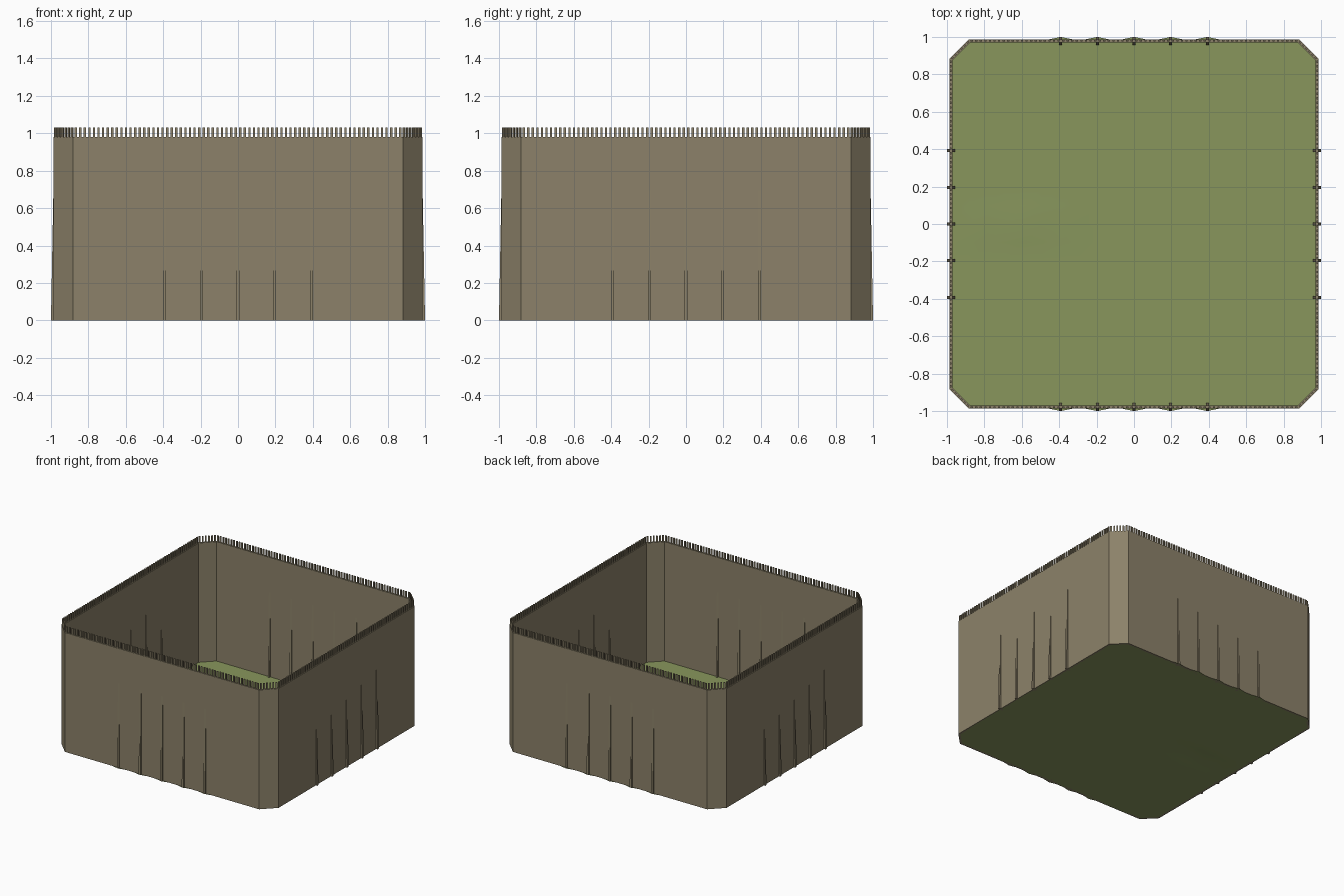
import bpy, bmesh, math
from mathutils import Vector, Matrix

if "Cube" in bpy.data.objects:
    bpy.data.objects.remove(bpy.data.objects["Cube"])


def material(name, rgb):
    m = bpy.data.materials.new(name)
    m.diffuse_color = (*rgb, 1)
    m.use_nodes = True
    m.node_tree.nodes["Principled BSDF"].inputs["Base Color"].default_value = m.diffuse_color
    return m


STONE = material("weathered tan", (0.262, 0.222, 0.142))
GRASS = material("grass green", (0.246, 0.305, 0.108))


def finish(name, bm, mat):
    bmesh.ops.recalc_face_normals(bm, faces=bm.faces[:])
    me = bpy.data.meshes.new(name)
    bm.to_mesh(me)
    bm.free()
    me.materials.append(mat)
    ob = bpy.data.objects.new(name, me)
    bpy.context.collection.objects.link(ob)
    return ob


def octagon(half, flat):
    pts = []
    for k in range(4):
        r = Matrix.Rotation(k * math.pi / 2, 2)
        pts += [r @ Vector((half, -flat)), r @ Vector((half, flat))]
    return pts


OUT, INN, FLAT, TOP, TIP = 0.987, 0.971, 0.883, 0.98, 1.03
SPOTS = [i * 0.196 for i in range(-2, 3)]

# enclosing wall: chamfered square ring
bm = bmesh.new()
rings = []
for pts, z in ((octagon(OUT, FLAT), 0), (octagon(OUT, FLAT), TOP),
               (octagon(INN, FLAT - 0.007), TOP), (octagon(INN, FLAT - 0.007), 0)):
    rings.append([bm.verts.new((p.x, p.y, z)) for p in pts])
for a, b in zip(rings, rings[1:] + rings[:1]):
    for i in range(8):
        j = (i + 1) % 8
        bm.faces.new((a[i], a[j], b[j], b[i]))
finish("wall", bm, STONE)

# row of small upright teeth along the wall top
bm = bmesh.new()
mid = octagon((OUT + INN) / 2, FLAT - 0.003)
for i in range(8):
    a, b = mid[i], mid[(i + 1) % 8]
    n = round((b - a).length / 0.0245)
    ang = math.atan2(b.y - a.y, b.x - a.x)
    for k in range(n):
        p = a.lerp(b, (k + 0.5) / n)
        bmesh.ops.create_cube(bm, size=1, matrix=Matrix.Translation((p.x, p.y, (TOP + TIP) / 2))
                              @ Matrix.Rotation(ang, 4, 'Z')
                              @ Matrix.Diagonal((0.012, 0.009, TIP - TOP, 1)))
finish("wall_teeth", bm, STONE)

# thin tapering ribs that stick out of both wall faces
bm = bmesh.new()
for k in range(4):
    rot = Matrix.Rotation(k * math.pi / 2, 3, 'Z')
    for s in SPOTS:
        prof = [(1.0, 0), (0.982, TOP - 0.02), (0.976, TOP - 0.02), (0.958, 0)]
        sides = [[bm.verts.new(rot @ Vector((x, s + w, z))) for x, z in prof]
                 for w in (-0.008, 0.008)]
        bm.faces.new(sides[0])
        bm.faces.new(sides[1])
        for i in range(4):
            j = (i + 1) % 4
            bm.faces.new((sides[0][i], sides[0][j], sides[1][j], sides[1][i]))
finish("wall_ribs", bm, STONE)

# grass floor: grid with clipped corners, scalloped front/back edges, three low mounds
bm = bmesh.new()
bmesh.ops.create_grid(bm, x_segments=20, y_segments=20, size=0.98)
for v in bm.verts:
    if abs(v.co.y) > 0.97 and any(abs(v.co.x - s) < 0.01 for s in SPOTS):
        v.co.y = math.copysign(1.0, v.co.y)
    for x, h in ((-0.784, 0.008), (-0.588, 0.013), (-0.392, 0.005)):
        if abs(v.co.y) < 0.01 and abs(v.co.x - x) < 0.01:
            v.co.z = h
for sx in (-1, 1):
    for sy in (-1, 1):
        bmesh.ops.bisect_plane(bm, geom=bm.verts[:] + bm.edges[:] + bm.faces[:],
                               plane_co=(sx * 0.983, sy * FLAT, 0),
                               plane_no=(sx, sy, 0), clear_outer=True)
for f in bm.faces:
    f.smooth = True
finish("grass_floor", bm, GRASS)
